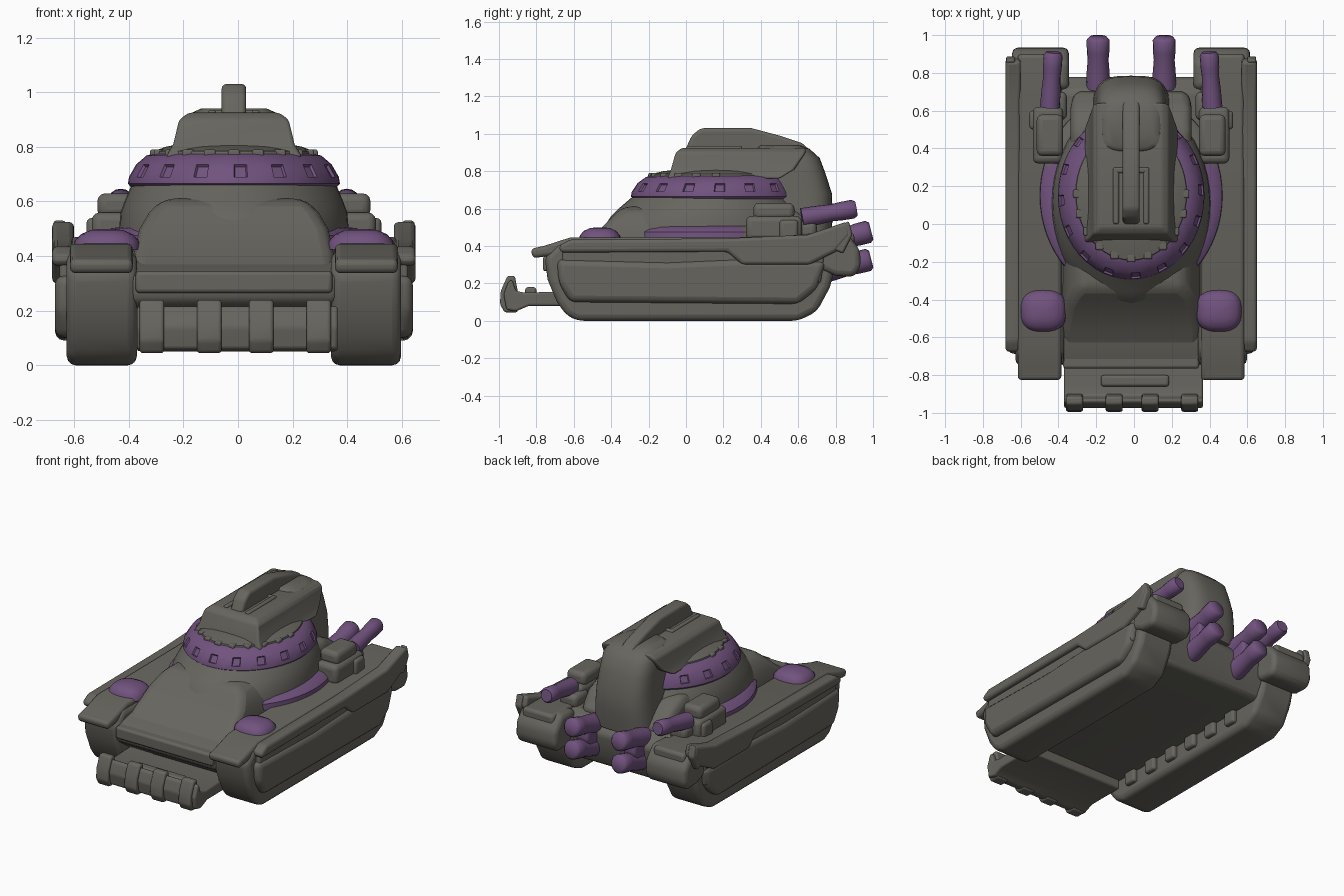
import bpy, bmesh, math
from mathutils import Vector

def material(name, rgb):
    m = bpy.data.materials.new(name)
    m.diffuse_color = (*rgb, 1)
    return m

GREY = material("warm_grey", (0.135, 0.13, 0.112))
PURPLE = material("dusty_purple", (0.165, 0.085, 0.21))
CX = -0.015  # the body's centre line sits slightly left

def finish(name, bm, mats, bevel=0.0, segs=3, angle=40):
    bmesh.ops.recalc_face_normals(bm, faces=bm.faces)
    me = bpy.data.meshes.new(name)
    bm.to_mesh(me)
    bm.free()
    ob = bpy.data.objects.new(name, me)
    bpy.context.collection.objects.link(ob)
    for m in mats:
        me.materials.append(m)
    bpy.ops.object.select_all(action='DESELECT')
    ob.select_set(True)
    bpy.context.view_layer.objects.active = ob
    bpy.ops.object.shade_smooth_by_angle(angle=math.radians(angle))
    if bevel:
        b = ob.modifiers.new("soft_edges", 'BEVEL')
        b.width, b.segments, b.limit_method = bevel, segs, 'ANGLE'
        b.angle_limit = math.radians(25)
    return ob

def skin(rings):
    """Bridge equal-sized closed rings and cap both ends."""
    bm = bmesh.new()
    vs = [[bm.verts.new(p) for p in r] for r in rings]
    n = len(vs[0])
    for a, b in zip(vs, vs[1:]):
        for i in range(n):
            bm.faces.new((a[i], a[(i + 1) % n], b[(i + 1) % n], b[i]))
    bm.faces.new(vs[0])
    bm.faces.new(vs[-1])
    return bm

def prism(name, profile, x0, x1, mat=GREY, bevel=0.02):
    """Extrude a (y, z) side profile across x."""
    bm = skin([[(CX + x, y, z) for y, z in profile] for x in (x0, x1)])
    return finish(name, bm, [mat], bevel)

def box(name, x0, x1, y0, y1, z0, z1, mat=GREY, bevel=0.015):
    return prism(name, [(y0, z0), (y1, z0), (y1, z1), (y0, z1)], x0, x1, mat, bevel)

def loft(name, levels, mat=GREY, bevel=0.02):
    """Stack rectangles given as (z, half width, y0, y1)."""
    bm = skin([[(CX - w, a, z), (CX + w, a, z), (CX + w, b, z), (CX - w, b, z)]
               for z, w, a, b in levels])
    return finish(name, bm, [mat], bevel)

def oval_bm(levels, power=1.0, x=0.0, n=48):
    """Stack ovals given as (z, rx, ry, cy); a power under 1 squares them off."""
    def c(v):
        return math.copysign(abs(v) ** power, v)
    angles = [2 * math.pi * i / n for i in range(n)]
    return skin([[(CX + x + rx * c(math.cos(a)), cy + ry * c(math.sin(a)), z) for a in angles]
                 for z, rx, ry, cy in levels])

def tube(name, p, q, r, mat=PURPLE):
    """Rounded pipe with a slightly swollen tip between two points."""
    p, q = Vector(p), Vector(q)
    d = (q - p).normalized()
    u = d.cross(Vector((1, 0, 0))).normalized()
    v = d.cross(u)
    rings = []
    for t, k in ((0, 1.1), (0.3, 1.05), (0.55, 0.95), (0.72, 1.03), (0.94, 1.05), (1, 0.8)):
        rings.append([p.lerp(q, t) + (u * math.cos(a) + v * math.sin(a)) * r * k
                      for a in [2 * math.pi * i / 16 for i in range(16)]])
    return finish(name, skin(rings), [mat], 0, angle=50)

# Hull between the tracks, with the sloping front plate
prism("hull", [(-0.6, 0.14), (-0.74, 0.24), (-0.75, 0.33), (-0.7, 0.35), (-0.45, 0.42),
               (0.70, 0.46), (0.78, 0.38), (0.77, 0.24), (0.72, 0.14)], -0.38, 0.38, bevel=0.025)
loft("front_slope", [(0.34, 0.37, -0.68, 0.1), (0.41, 0.365, -0.56, 0.1),
                     (0.5, 0.345, -0.45, 0.1), (0.56, 0.31, -0.39, 0.1),
                     (0.61, 0.26, -0.34, 0.1)], bevel=0.04)
box("front_lip", -0.36, 0.36, -0.765, -0.7, 0.265, 0.345)

# Front plow with ribs and teeth
prism("plow", [(-0.58, 0.08), (-0.84, 0.08), (-0.91, 0.05), (-0.96, 0.06), (-0.975, 0.14),
               (-0.95, 0.21), (-0.93, 0.22), (-0.91, 0.16), (-0.86, 0.15), (-0.58, 0.16)],
      -0.355, 0.38, bevel=0.012)
for x in (-0.3, -0.09, 0.1, 0.31):
    prism("plow_rib", [(-0.9, 0.045), (-0.97, 0.045), (-0.995, 0.09), (-0.99, 0.16),
                       (-0.955, 0.24), (-0.915, 0.24), (-0.9, 0.16)],
          x - 0.045, x + 0.045, bevel=0.012)
box("plow_bracket", -0.16, 0.2, -0.86, -0.8, 0.13, 0.18)

track = [(-0.58, 0.0), (0.6, 0.0), (0.7, 0.05), (0.77, 0.18), (0.8, 0.3), (0.8, 0.42),
         (-0.68, 0.42), (-0.755, 0.34), (-0.74, 0.22), (-0.69, 0.1), (-0.64, 0.03)]
fender = [(-0.82, 0.335), (-0.83, 0.385), (-0.76, 0.40), (-0.62, 0.445), (0.5, 0.45),
          (0.7, 0.47), (0.9, 0.47), (0.9, 0.40), (0.75, 0.36), (-0.7, 0.35)]
rail = [(-0.67, 0.365), (-0.68, 0.4), (-0.62, 0.435), (0.2, 0.44), (0.65, 0.46), (0.86, 0.53),
        (0.88, 0.46), (0.8, 0.37), (0.66, 0.3), (0.3, 0.3), (0.22, 0.37)]
panel = [(-0.68, 0.2), (-0.62, 0.1), (0.6, 0.09), (0.7, 0.17), (0.75, 0.32),
         (0.25, 0.33), (-0.1, 0.315), (-0.69, 0.33)]
for s in (-1, 1):
    def sprism(name, prof, a, b, **kw):
        return prism(name, prof, *sorted((s * a, s * b)), **kw)
    def sbox(name, a, b, *args, **kw):
        return box(name, *sorted((s * a, s * b)), *args, **kw)

    # Track housings, fenders, side rails and lower side panels
    sprism("track", track, 0.355, 0.612, bevel=0.04)
    sprism("side_core", [(-0.66, 0.2), (0.72, 0.2), (0.75, 0.42), (-0.66, 0.41)],
           0.5, 0.638, bevel=0.015)
    sprism("side_panel", panel, 0.5, 0.655, bevel=0.035)
    sprism("side_rail", rail, 0.585, 0.665, bevel=0.02)
    sprism("fender", fender, 0.37, 0.6, bevel=0.02)
    # Rear mudguards and upturned corner horns
    sprism("rear_guard", [(0.66, 0.3), (0.72, 0.465), (0.86, 0.47), (0.93, 0.38),
                          (0.935, 0.29), (0.9, 0.235), (0.8, 0.24)], 0.33, 0.63, bevel=0.03)
    sprism("corner_horn", [(0.74, 0.4), (0.82, 0.5), (0.87, 0.535), (0.89, 0.46), (0.84, 0.36)],
           0.615, 0.662, bevel=0.012)
    # Lugs along the inner track wall
    for i in range(6):
        y = -0.5 + i * 0.19
        sbox("track_lug", 0.325, 0.38, y, y + 0.09, 0.06, 0.15)
    # Low, rounded front lamps
    finish("front_lamp", oval_bm([(0.425, 0.122, 0.113, -0.46), (0.455, 0.118, 0.108, -0.46),
                                  (0.48, 0.095, 0.088, -0.46), (0.495, 0.06, 0.055, -0.46),
                                  (0.5, 0.02, 0.02, -0.46)], 0.75, s * 0.465, 32),
           [PURPLE], angle=60)
    # Side equipment blocks and rear gun mounts
    sbox("equipment_block", 0.36, 0.52, 0.32, 0.62, 0.43, 0.56, bevel=0.03)
    sbox("equipment_cap", 0.36, 0.5, 0.36, 0.58, 0.54, 0.63, bevel=0.03)
    sbox("equipment_latch", 0.46, 0.54, 0.5, 0.6, 0.43, 0.54, bevel=0.02)
    sbox("gun_mount", 0.34, 0.47, 0.55, 0.7, 0.44, 0.53, bevel=0.03)
    tube("rear_gun", (CX + s * 0.43, 0.62, 0.55), (CX + s * 0.412, 0.91, 0.6), 0.048)
    # Paired exhaust pipes on a painted bracket
    tube("upper_exhaust", (CX + s * 0.175, 0.72, 0.41), (CX + s * 0.175, 0.99, 0.48), 0.058)
    tube("lower_exhaust", (CX + s * 0.175, 0.72, 0.26), (CX + s * 0.175, 0.99, 0.33), 0.058)
    sprism("exhaust_bracket", [(0.72, 0.26), (0.84, 0.28), (0.88, 0.36), (0.87, 0.44),
                               (0.72, 0.44)], 0.13, 0.22, mat=PURPLE, bevel=0.02)
    # Rails framing the roof fin
    sbox("roof_rail", 0.065, 0.095, 0.0, 0.3, 0.9, 0.935, bevel=0.01)
    # Shoulder fairing joining turret and rear deck
    sprism("rear_shoulder", [(0.3, 0.44), (0.3, 0.62), (0.5, 0.63), (0.62, 0.57), (0.72, 0.44)],
           0.1, 0.32, bevel=0.05)

# Turret base collar, painted only along the sides
bm = oval_bm([(0.42, 0.485, 0.55, 0.15), (0.475, 0.482, 0.545, 0.15), (0.502, 0.45, 0.51, 0.15),
              (0.508, 0.4, 0.48, 0.15)], n=64)
for f in bm.faces:
    c = f.calc_center_median()
    f.material_index = int(-0.3 < c.y < 0.32 and abs(c.x - CX) > 0.2)
finish("turret_collar", bm, [GREY, PURPLE], 0)

# Turret body in stepped grey tiers
finish("turret_body", oval_bm([(0.44, 0.43, 0.56, 0.11), (0.5, 0.42, 0.55, 0.11),
                               (0.56, 0.415, 0.52, 0.12), (0.6, 0.4, 0.49, 0.13),
                               (0.66, 0.375, 0.43, 0.14), (0.76, 0.29, 0.35, 0.15)]), [GREY], 0)

# Painted turret band with shallow viewports
bm = oval_bm([(0.645, 0.37, 0.42, 0.15), (0.665, 0.388, 0.445, 0.15), (0.69, 0.384, 0.44, 0.15),
              (0.735, 0.358, 0.415, 0.155), (0.768, 0.32, 0.385, 0.17), (0.778, 0.28, 0.35, 0.17)])
bm.faces.ensure_lookup_table()
bmesh.ops.recalc_face_normals(bm, faces=bm.faces)
ports = [bm.faces[2 * 48 + i] for i in range(48) if i % 3 == 0]
bmesh.ops.inset_individual(bm, faces=ports, thickness=0.006, depth=0)
for f in ports:
    bmesh.ops.translate(bm, vec=f.normal * -0.01, verts=f.verts)
finish("turret_band", bm, [PURPLE], 0)

# Grey crown closing the top of the band, with blocks around its rim
finish("turret_crown", oval_bm([(0.75, 0.3, 0.36, 0.16), (0.784, 0.292, 0.35, 0.16),
                                (0.8, 0.25, 0.28, 0.16), (0.81, 0.2, 0.2, 0.16)]), [GREY], 0)
for i in range(-5, 6):
    a = math.radians(-90 + i * 18)
    x, y = 0.285 * math.cos(a), 0.16 + 0.34 * math.sin(a)
    box("crown_block", x - 0.022, x + 0.022, y - 0.022, y + 0.022, 0.75, 0.79, bevel=0.008)

# Roof block, fin and the rounded hood running down the back
loft("turret_roof", [(0.76, 0.25, -0.1, 0.5), (0.81, 0.222, -0.08, 0.58),
                     (0.9, 0.2, -0.055, 0.64), (0.925, 0.165, -0.02, 0.64)], bevel=0.025)
box("roof_crossbar", -0.095, 0.095, 0.27, 0.3, 0.9, 0.935, bevel=0.01)
prism("roof_fin", [(-0.01, 0.9), (0.03, 0.99), (0.08, 1.03), (0.35, 1.03), (0.5, 0.99),
                   (0.62, 0.95), (0.7, 0.88), (0.5, 0.85)], -0.045, 0.045, bevel=0.018)
finish("rear_hood", oval_bm([(0.42, 0.21, 0.2, 0.57), (0.55, 0.2, 0.205, 0.58),
                             (0.68, 0.19, 0.2, 0.58), (0.79, 0.185, 0.18, 0.565),
                             (0.87, 0.18, 0.17, 0.545), (0.92, 0.165, 0.14, 0.52),
                             (0.94, 0.12, 0.1, 0.5)], 0.6), [GREY], 0, angle=50)
